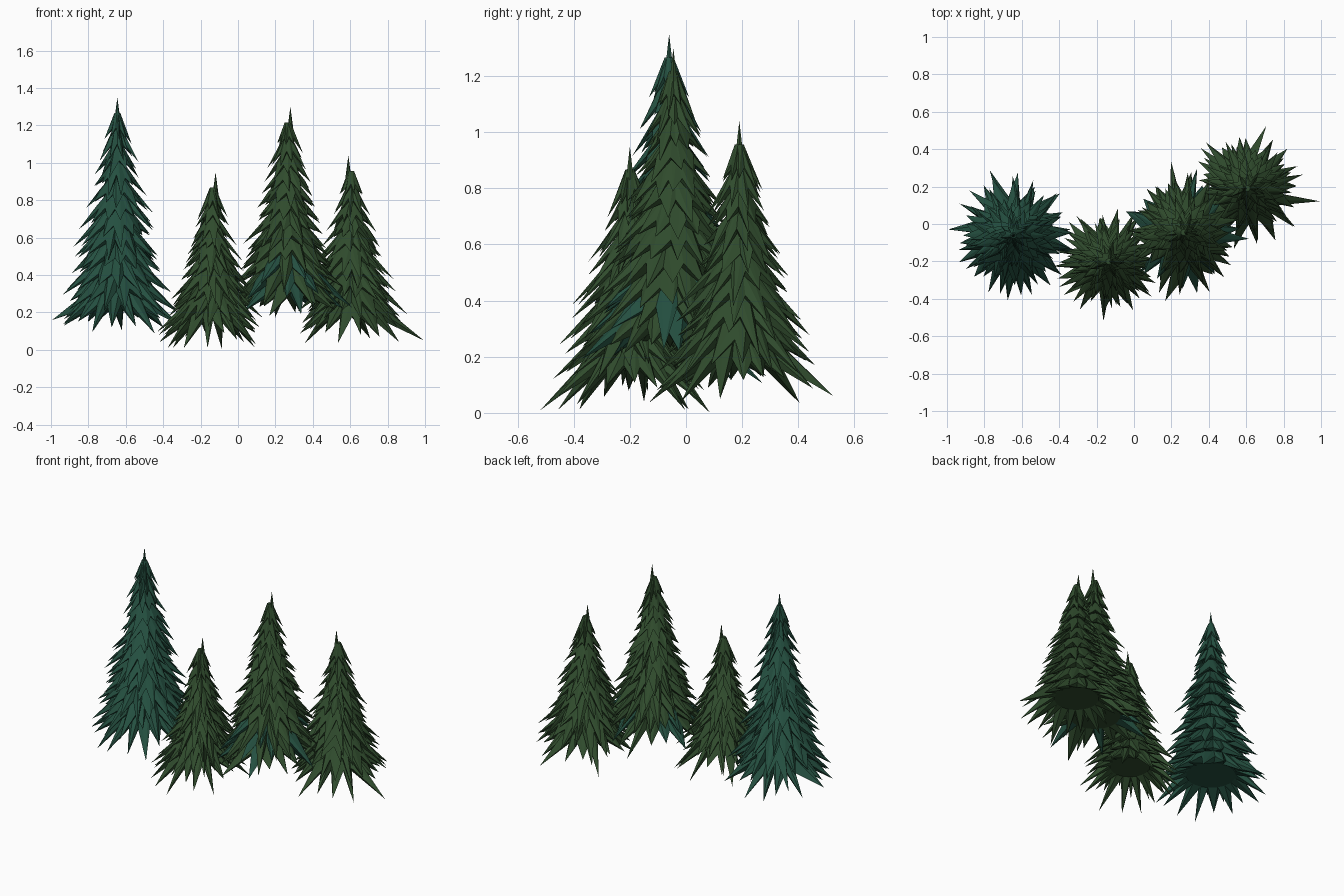
import bpy, bmesh, math, random
from mathutils import Vector

if "Cube" in bpy.data.objects:
    bpy.data.objects.remove(bpy.data.objects["Cube"])

random.seed(7)


def material(name, rgb):
    m = bpy.data.materials.new(name)
    m.diffuse_color = (*rgb, 1)
    m.use_nodes = True
    m.node_tree.nodes["Principled BSDF"].inputs["Base Color"].default_value = m.diffuse_color
    return m


TEAL = material("blue_green_needles", (0.018, 0.080, 0.052))
GREEN = material("forest_green_needles", (0.029, 0.071, 0.026))


def polar(r, a, z):
    return Vector((r * math.cos(a), r * math.sin(a), z))


def skirt(bm, n, z, rise, body, top_r, spike, drop, reach, long_tips=(), teal_chance=0):
    """One closed tier of branches with long pointed tips around its rim."""
    start = random.uniform(0, math.tau)
    step = math.tau / n
    ang = [start + (k + random.uniform(-.15, .15)) * step for k in range(n)]
    inner = [bm.verts.new(polar(top_r, a, z + rise)) for a in ang]
    valley = [bm.verts.new(polar(body * random.uniform(.9, 1.06), a,
                                 z + random.uniform(-.008, .016))) for a in ang]
    under = [bm.verts.new(polar(body * .72, a, z - .004)) for a in ang]
    tips = []
    for a in ang:
        f = .5 + 1.05 * random.random() ** 1.3
        tips.append(bm.verts.new(polar(min(reach, body + spike * f),
                                       a + step * random.uniform(.3, .7),
                                       max(.01, z - drop * f))))
    # extra long branches reach furthest out
    for a, r, h in long_tips:
        k = min(range(n), key=lambda i: abs(math.remainder(ang[i] + step / 2 - a, math.tau)))
        tips[k].co = polar(r, a, h)
    faces = []
    for k in range(n):
        j, t = (k + 1) % n, tips[k]
        tri = [(inner[k], valley[k], t), (inner[k], t, inner[j]), (inner[j], t, valley[j]),
               (t, valley[k], under[k]), (t, under[k], under[j]), (t, under[j], valley[j])]
        made = [bm.faces.new(f) for f in tri]
        if random.random() < teal_chance:
            for f in made:
                f.material_index = 1
        faces += made
    faces.append(bm.faces.new(inner))
    faces.append(bm.faces.new(under[::-1]))
    bmesh.ops.recalc_face_normals(bm, faces=faces)


def leader(bm, x, z0, z1):
    """Thin pointed shoot at the crown."""
    ring = [bm.verts.new(polar(.016, k * math.tau / 6, z0) + Vector((x, 0, 0))) for k in range(6)]
    tip = bm.verts.new((x, 0, z1))
    for k in range(6):
        bm.faces.new((ring[k], ring[(k + 1) % 6], tip))
    bm.faces.new(ring[::-1])


def tree(name, x, y, base, top, tiers, body, spike, drop, reach, mats, long_tips,
         lean=0, teal_tiers=0):
    bm = bmesh.new()
    crown = top - .165                     # rim height of the highest tier
    gap = (crown - base) / (tiers - 1)
    for i in range(tiers):
        t = i / (tiers - 1)
        r = body * (1 - t) + .040 * t
        last = i == tiers - 1
        skirt(bm, n=round(18 - 9 * t), z=base + i * gap,
              rise=.082 if last else gap * 1.15, body=r,
              top_r=.016 if last else max(.018, r - gap * .85),
              spike=spike * (1 - t) + .032 * t, drop=drop * (1 - t) + .06 * t,
              reach=reach, long_tips=long_tips if i == 0 else (),
              teal_chance=.3 if i < teal_tiers else 0)
    leader(bm, lean, top - .12, top)
    me = bpy.data.meshes.new(name)
    bm.to_mesh(me)
    bm.free()
    for m in mats:
        me.materials.append(m)
    ob = bpy.data.objects.new(name, me)
    ob.location = (x, y, 0)
    bpy.context.collection.objects.link(ob)


def tips(*spec):
    return [(math.radians(a), r, h) for a, r, h in spec]


# four conifers, left to right; tips = (angle in degrees, reach, height)
tree("tall_blue_conifer", -.645, -.06, .235, 1.35, 12, .205, .115, .095, .335,
     [TEAL], tips((175, .35, .16), (110, .37, .13), (265, .35, .12), (-15, .35, .13)))
tree("small_conifer", -.135, -.20, .165, .95, 10, .165, .125, .11, .30,
     [GREEN], tips((265, .32, .01), (170, .29, .04), (80, .29, 0)), lean=.015)
tree("tall_green_conifer", .265, -.045, .295, 1.30, 12, .21, .12, .10, .35,
     [GREEN, TEAL], tips((100, .39, .17), (255, .38, .18), (160, .33, .2)),
     lean=.015, teal_tiers=3)
tree("medium_conifer", .605, .19, .185, 1.04, 10, .185, .12, .105, .33,
     [GREEN], tips((-10, .395, .05), (73, .35, .06), (-80, .30, .08)), lean=-.015)
